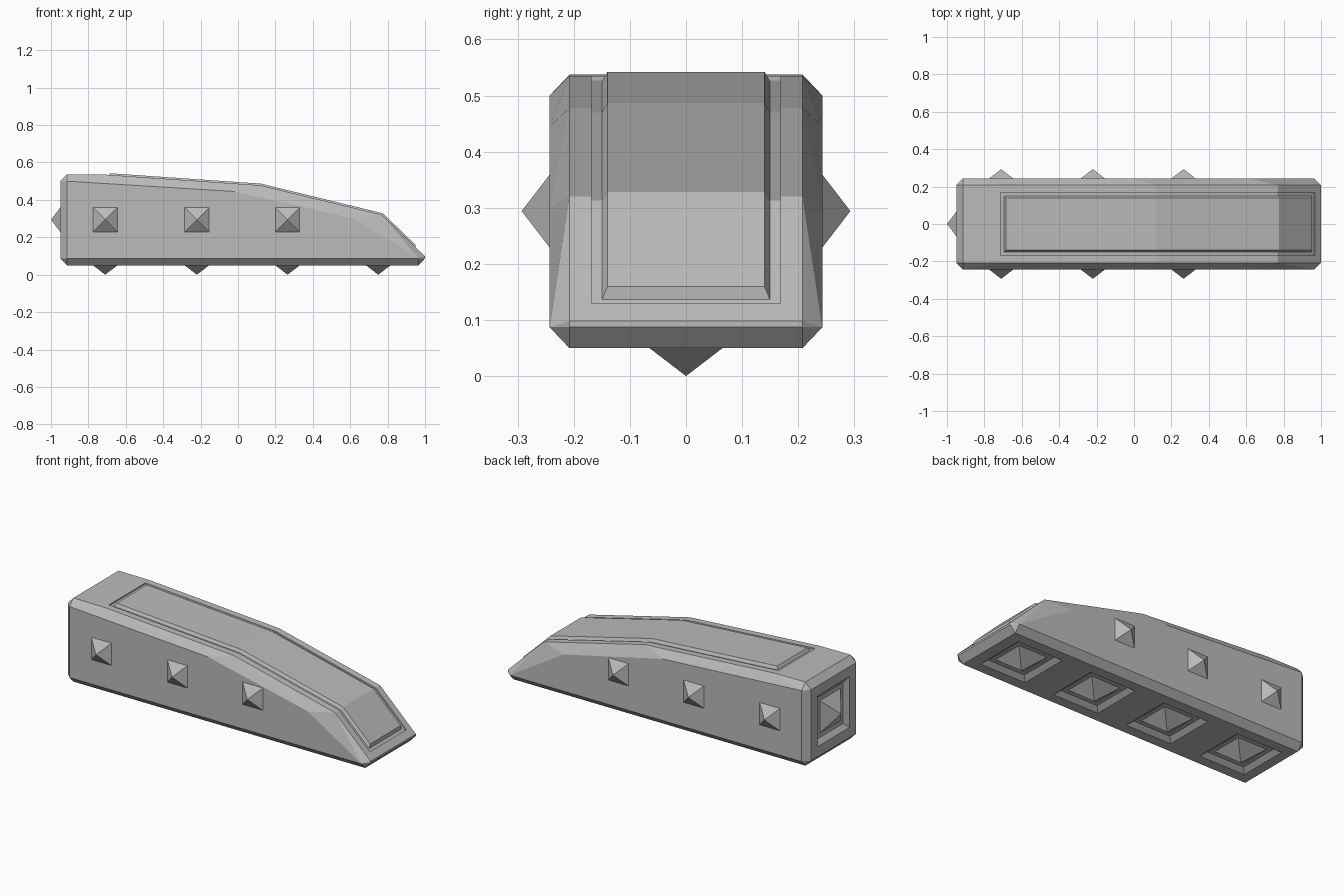
import bpy, bmesh, math
from mathutils import Matrix, Vector

cube = bpy.data.objects.get("Cube")
if cube:
    bpy.data.objects.remove(cube, do_unlink=True)

grey = bpy.data.materials.new("plain_grey")
grey.use_nodes = True
grey.diffuse_color = (0.5, 0.5, 0.5, 1)
grey.node_tree.nodes["Principled BSDF"].inputs["Base Color"].default_value = grey.diffuse_color

HALF, INNER = 0.243, 0.208        # body half width, and the same less the chamfer
MID_Z, SINK = 0.294, 0.022        # spike height on walls, socket depth
SPIKE_X = (-0.71, -0.22, 0.265, 0.75)
ROOF = [(-0.915, 0.537), (-0.71, 0.535), (0.12, 0.478), (0.77, 0.32), (1.0, 0.098)]


def finish(name, bm):
    bmesh.ops.recalc_face_normals(bm, faces=bm.faces)
    mesh = bpy.data.meshes.new(name)
    bm.to_mesh(mesh)
    bm.free()
    mesh.materials.append(grey)
    ob = bpy.data.objects.new(name, mesh)
    bpy.context.collection.objects.link(ob)
    return ob


def cone(name, point, normal, base, tip, low, high):
    """Square cone with half widths base and tip, from low to high along the normal."""
    bm = bmesh.new()
    turn = Vector(normal).to_track_quat('Z', 'Y').to_matrix().to_4x4()
    place = (Matrix.Translation(point) @ turn @ Matrix.Translation((0, 0, (low + high) / 2))
             @ Matrix.Rotation(math.radians(45), 4, 'Z'))
    root = math.sqrt(2)
    bmesh.ops.create_cone(bm, cap_ends=True, segments=4, radius1=base * root,
                          radius2=tip * root, depth=high - low, matrix=place)
    bmesh.ops.remove_doubles(bm, verts=bm.verts, dist=1e-5)
    return finish(name, bm)


def roof_line(start, end, lift):
    """Roof profile between two x positions, moved out along its normals."""
    def height(x):
        for (xa, za), (xb, zb) in zip(ROOF, ROOF[1:]):
            if x <= xb:
                return za + (zb - za) * (x - xa) / (xb - xa)
    pts = [Vector((start, height(start)))]
    pts += [Vector(p) for p in ROOF if start + 0.03 < p[0] < end]
    pts.append(Vector((end, height(end))))
    normals = [Vector((a.y - b.y, b.x - a.x)).normalized() for a, b in zip(pts, pts[1:])]
    line = []
    for i, p in enumerate(pts):
        n1, n2 = normals[max(i - 1, 0)], normals[min(i, len(normals) - 1)]
        line.append(p + (n1 + n2) * lift / (1 + n1.dot(n2)))
    return line


def strip(name, layers):
    """Solid strip along the roof; layers hold start, end, lift and half width."""
    bm = bmesh.new()
    low, high = [[[bm.verts.new((p.x, s * w, p.y)) for s in (-1, 1)]
                  for p in roof_line(a, b, lift)] for a, b, lift, w in layers]
    rings = [(l[0], l[1], h[1], h[0]) for l, h in zip(low, high)]
    for r, q in zip(rings, rings[1:]):
        for i in range(4):
            j = (i + 1) % 4
            bm.faces.new((r[i], r[j], q[j], q[i]))
    bm.faces.new(rings[0])
    bm.faces.new(rings[-1])
    return finish(name, bm)


def cut(target, cutter):
    cutter.hide_render = True
    mod = target.modifiers.new("cut", 'BOOLEAN')
    mod.operation, mod.solver, mod.object = 'DIFFERENCE', 'EXACT', cutter
    bpy.context.view_layer.objects.active = target
    bpy.ops.object.modifier_apply(modifier=mod.name)
    bpy.data.objects.remove(cutter, do_unlink=True)


# Chamfered wedge body: the hull of a centre profile and a smaller side profile
centre = ROOF + [(1.0, 0.087), (0.965, 0.05), (-0.915, 0.05), (-0.95, 0.087), (-0.95, 0.5)]
side = [(-0.915, 0.5), (-0.02, 0.445), (0.62, 0.3), (0.965, 0.087), (-0.915, 0.087)]
bm = bmesh.new()
for profile, y in ((centre, INNER), (side, HALF)):
    for x, z in profile:
        for s in (-1, 1):
            bm.verts.new((x, s * y, z))
bmesh.ops.convex_hull(bm, input=bm.verts)
bmesh.ops.dissolve_limit(bm, angle_limit=0.01, verts=bm.verts, edges=bm.edges)
body = finish("body", bm)

# Recess and raised panel along the roof
cut(body, strip("roof_recess", [(-0.714, 0.967, -0.008, 0.168), (-0.714, 0.967, 0.03, 0.168)]))
strip("roof_panel", [(-0.695, 0.955, -0.009, 0.15), (-0.685, 0.943, 0.009, 0.14)])

# Spikes in sunken sockets on the underside and rear
sockets = [("bottom", (x, 0, 0.05), (0, 0, -1)) for x in SPIKE_X]
sockets.append(("rear", (-0.95, 0, MID_Z), (-1, 0, 0)))
for name, point, normal in sockets:
    cut(body, cone("socket", point, normal, 0.12, 0.176, -SINK, SINK))
    cone(name + "_spike", point, normal, 0.094, 0, -SINK, 0.05)

# Spikes on both side walls
for s, name in ((-1, "front_spike"), (1, "back_spike")):
    for x in SPIKE_X[:3]:
        cone(name, (x, s * HALF, MID_Z), (0, s, 0), 0.065, 0, 0, 0.05)
